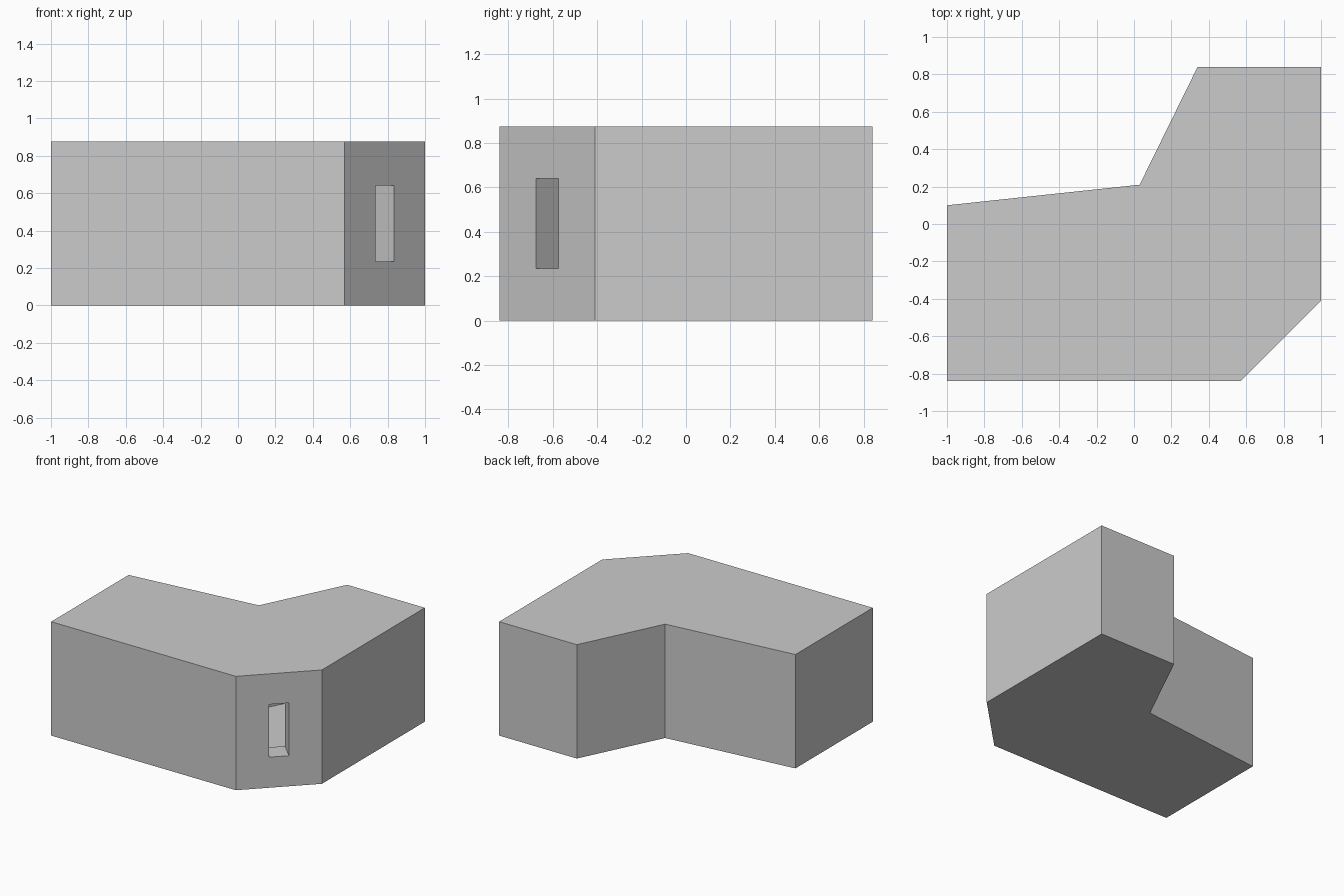
import bpy, bmesh, math
from mathutils import Vector, Matrix

if "Cube" in bpy.data.objects:
    bpy.data.objects.remove(bpy.data.objects["Cube"])

H, WALL = 0.875, 0.16
PLAN = [(-1, -.84), (.57, -.84), (1, -.41), (1, .84), (.34, .84), (.03, .21), (-1, .10)]


def inset(points, d):
    pts = [Vector(p) for p in points]
    out = []
    for i, p in enumerate(pts):
        a = (p - pts[i - 1]).normalized()
        b = (pts[(i + 1) % len(pts)] - p).normalized()
        n1, n2 = Vector((-a.y, a.x)), Vector((-b.y, b.x))
        out.append(p + (n1 + n2) * d / (1 + n1.dot(n2)))
    return out


def add_object(name, bm):
    bmesh.ops.recalc_face_normals(bm, faces=bm.faces)
    mesh = bpy.data.meshes.new(name)
    bm.to_mesh(mesh)
    bm.free()
    ob = bpy.data.objects.new(name, mesh)
    bpy.context.collection.objects.link(ob)
    return ob


def prism(name, points, z0, z1):
    bm = bmesh.new()
    base = bm.faces.new([bm.verts.new((p[0], p[1], z0)) for p in points])
    top = bmesh.ops.extrude_face_region(bm, geom=[base], use_keep_orig=True)["geom"]
    bmesh.ops.translate(bm, vec=(0, 0, z1 - z0),
                        verts=[g for g in top if isinstance(g, bmesh.types.BMVert)])
    return add_object(name, bm)


def cut(target, cutter):
    cutter.hide_render = True
    mod = target.modifiers.new("cut", 'BOOLEAN')
    mod.operation, mod.solver, mod.object = 'DIFFERENCE', 'EXACT', cutter
    deps = bpy.context.evaluated_depsgraph_get()
    mesh = bpy.data.meshes.new_from_object(target.evaluated_get(deps))
    target.modifiers.clear()
    target.data = mesh
    bpy.data.objects.remove(cutter)


# Angled bunker shell
bunker = prism("bunker_shell", PLAN, 0, H)

# Hollow room with even wall thickness
cut(bunker, prism("room_cutter", inset(PLAN, WALL), WALL, H - WALL))

# Narrow upright window slit through the diagonal corner wall
bm = bmesh.new()
bmesh.ops.create_cube(bm, size=1, matrix=Matrix.Translation((.785, -.625, .4375))
                      @ Matrix.Rotation(math.radians(45), 4, 'Z')
                      @ Matrix.Diagonal((.142, .5, .405, 1)))
cut(bunker, add_object("slit_cutter", bm))
